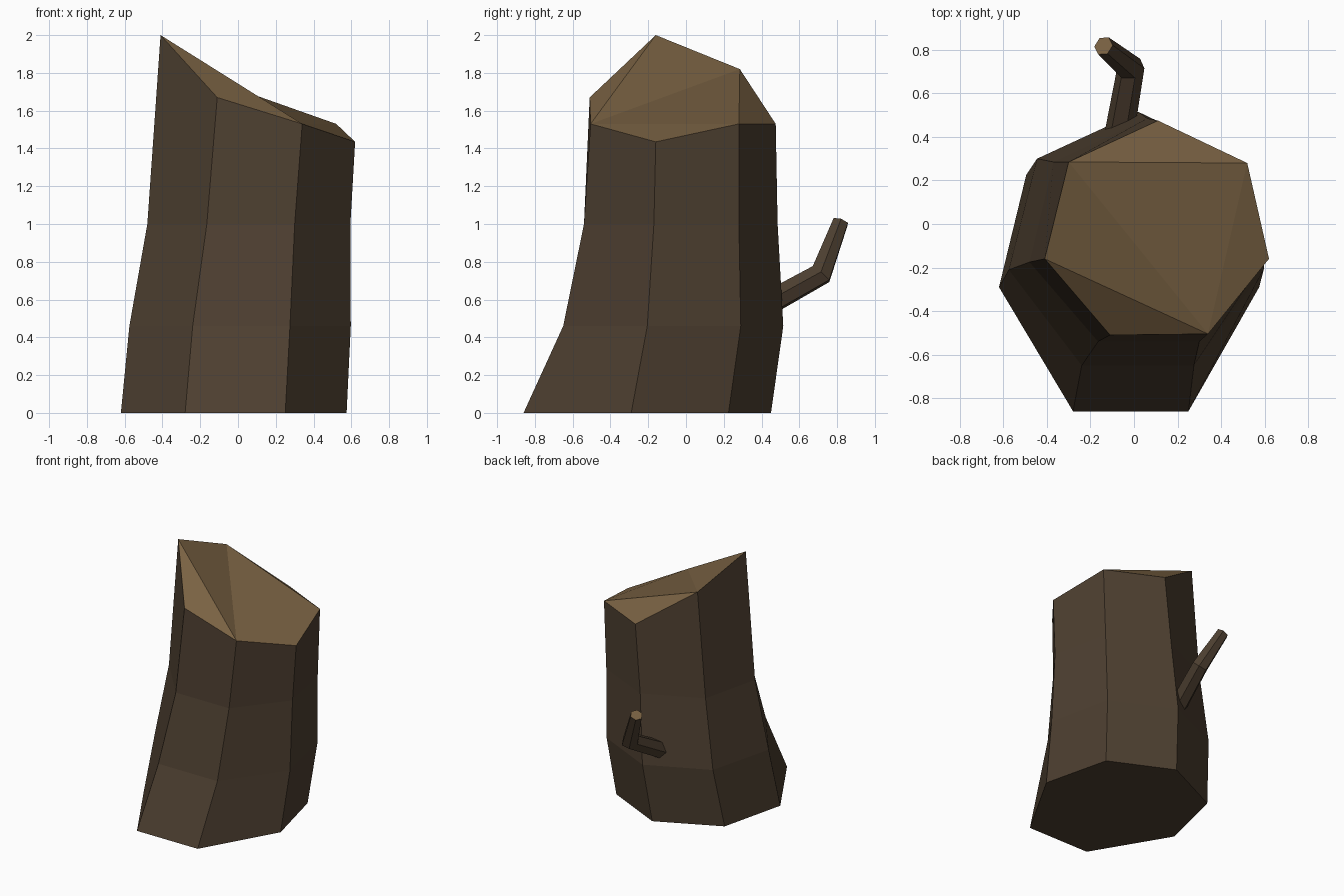
import bpy, bmesh, math
from mathutils import Vector

if "Cube" in bpy.data.objects:
    bpy.data.objects.remove(bpy.data.objects["Cube"])


def material(name, color):
    m = bpy.data.materials.new(name)
    m.diffuse_color = (*color, 1)
    m.use_nodes = True
    m.node_tree.nodes["Principled BSDF"].inputs["Base Color"].default_value = m.diffuse_color
    return m


bark = material("bark", (0.075, 0.050, 0.030))
wood = material("cut_wood", (0.19, 0.12, 0.055))


def loft(name, rings, top_tris=None):
    """Bridge equal-length rings, cap both ends; the upper cap is bare wood."""
    bm = bmesh.new()
    loops = [[bm.verts.new(p) for p in ring] for ring in rings]
    n = len(loops[0])
    for lo, hi in zip(loops, loops[1:]):
        for i in range(n):
            j = (i + 1) % n
            bm.faces.new((lo[i], lo[j], hi[j], hi[i]))
    bm.faces.new(loops[0][::-1])
    for tri in top_tris or [range(n)]:
        bm.faces.new([loops[-1][i] for i in tri]).material_index = 1
    bmesh.ops.recalc_face_normals(bm, faces=bm.faces)
    mesh = bpy.data.meshes.new(name)
    bm.to_mesh(mesh)
    bm.free()
    mesh.materials.append(bark)
    mesh.materials.append(wood)
    obj = bpy.data.objects.new(name, mesh)
    bpy.context.collection.objects.link(obj)
    return obj


# Trunk: seven-sided, flared at the foot, broken off at a slant
foot = [(-.62, -.29, 0), (-.28, -.86, 0), (.25, -.86, 0), (.575, -.29, 0),
        (.45, .225, 0), (-.02, .45, 0), (-.495, .225, 0)]
low = [(-.575, -.21, .46), (-.24, -.65, .46), (.275, -.65, .46), (.597, -.205, .46),
       (.49, .29, .46), (.02, .515, .46), (-.445, .3, .46)]
mid = [(-.48, -.175, 1), (-.165, -.54, 1), (.30, -.54, 1), (.595, -.17, 1),
       (.5, .28, 1), (.06, .485, 1), (-.37, .285, 1)]
top = [(-.41, -.16, 2), (-.11, -.51, 1.67), (.34, -.505, 1.53), (.62, -.16, 1.435),
       (.52, .28, 1.53), (.11, .475, 1.53), (-.30, .285, 1.82)]
loft("trunk", [foot, low, mid, top],
     [(0, 1, 2), (0, 2, 6), (2, 4, 6), (2, 3, 4), (4, 5, 6)])

# Bent branch stub on the back: six-sided tube, mitred at the bend
path = [Vector(p) for p in ((-.07, .40, .56), (-.015, .715, .735), (-.14, .818, 1.01))]
radii = (.068, .062, .046)
d1, d2 = (path[1] - path[0]).normalized(), (path[2] - path[1]).normalized()
mitre = (d1 + d2).normalized()
rings = []
for p, r, d in zip(path, radii, (d1, mitre, d2)):
    u = d.cross(d1.cross(d2)).normalized()
    v = d.cross(u)
    stretch = 1 / d.dot(d1) if d is mitre else 1
    rings.append([p + r * (u * math.cos(a) * stretch + v * math.sin(a))
                  for a in (math.tau * k / 6 for k in range(6))])
loft("branch_stub", rings)
